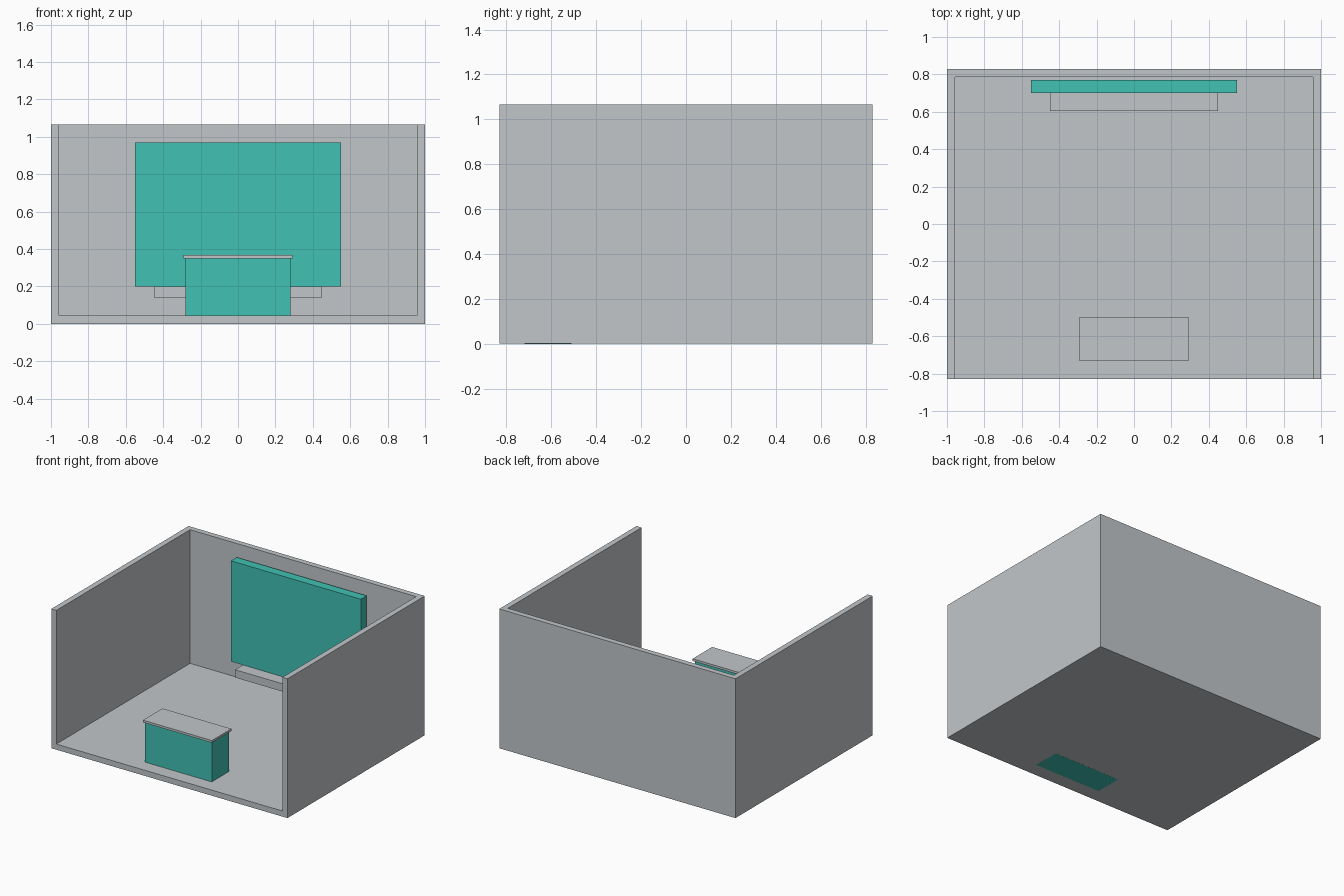
import bpy
import bmesh
from mathutils import Vector

if "Cube" in bpy.data.objects:
    bpy.data.objects.remove(bpy.data.objects["Cube"], do_unlink=True)


def make_material(name, rgb):
    mat = bpy.data.materials.new(name)
    mat.use_nodes = True
    mat.diffuse_color = (*rgb, 1)
    mat.node_tree.nodes["Principled BSDF"].inputs["Base Color"].default_value = (*rgb, 1)
    return mat


def box(name, low, high, mat):
    """Flat-faced box between two opposite corners."""
    low, high = Vector(low), Vector(high)
    centre = (low + high) / 2
    bm = bmesh.new()
    bmesh.ops.create_cube(bm, size=1)
    bmesh.ops.scale(bm, vec=high - low, verts=bm.verts)
    mesh = bpy.data.meshes.new(name)
    bm.to_mesh(mesh)
    bm.free()
    mesh.materials.append(mat)
    obj = bpy.data.objects.new(name, mesh)
    obj.location = centre
    bpy.context.collection.objects.link(obj)
    return obj


grey = make_material("light grey", (0.54, 0.565, 0.585))
teal = make_material("teal", (0.052, 0.533, 0.451))

WIDTH, DEPTH, HEIGHT, WALL = 1.0, 0.83, 1.066, 0.043

# Booth shell: floor and three walls, hollowed out through the top and front
shell = box("booth_shell", (-WIDTH, -DEPTH, 0), (WIDTH, DEPTH, HEIGHT), grey)
cutter = box("shell_cutter", (WALL - WIDTH, -DEPTH - 1, WALL),
             (WIDTH - WALL, DEPTH - WALL, HEIGHT + 1), grey)
cutter.hide_render = True
cut = shell.modifiers.new("hollow", 'BOOLEAN')
cut.operation = 'DIFFERENCE'
cut.solver = 'EXACT'
cut.object = cutter
bpy.context.view_layer.objects.active = shell
bpy.ops.object.modifier_apply(modifier=cut.name)
bpy.data.objects.remove(cutter, do_unlink=True)

# Display panel near the back wall and the ledge beneath it
box("display_panel", (-0.55, 0.70, 0.20), (0.55, 0.77, 0.97), teal)
box("display_ledge", (-0.448, 0.605, 0.14), (0.448, 0.768, 0.20), grey)

# Front counter passes down through the floor; its top overhangs slightly
box("counter_body", (-0.282, -0.72, -0.0005), (0.282, -0.51, 0.35), teal)
box("counter_top", (-0.292, -0.733, 0.35), (0.292, -0.497, 0.367), grey)
